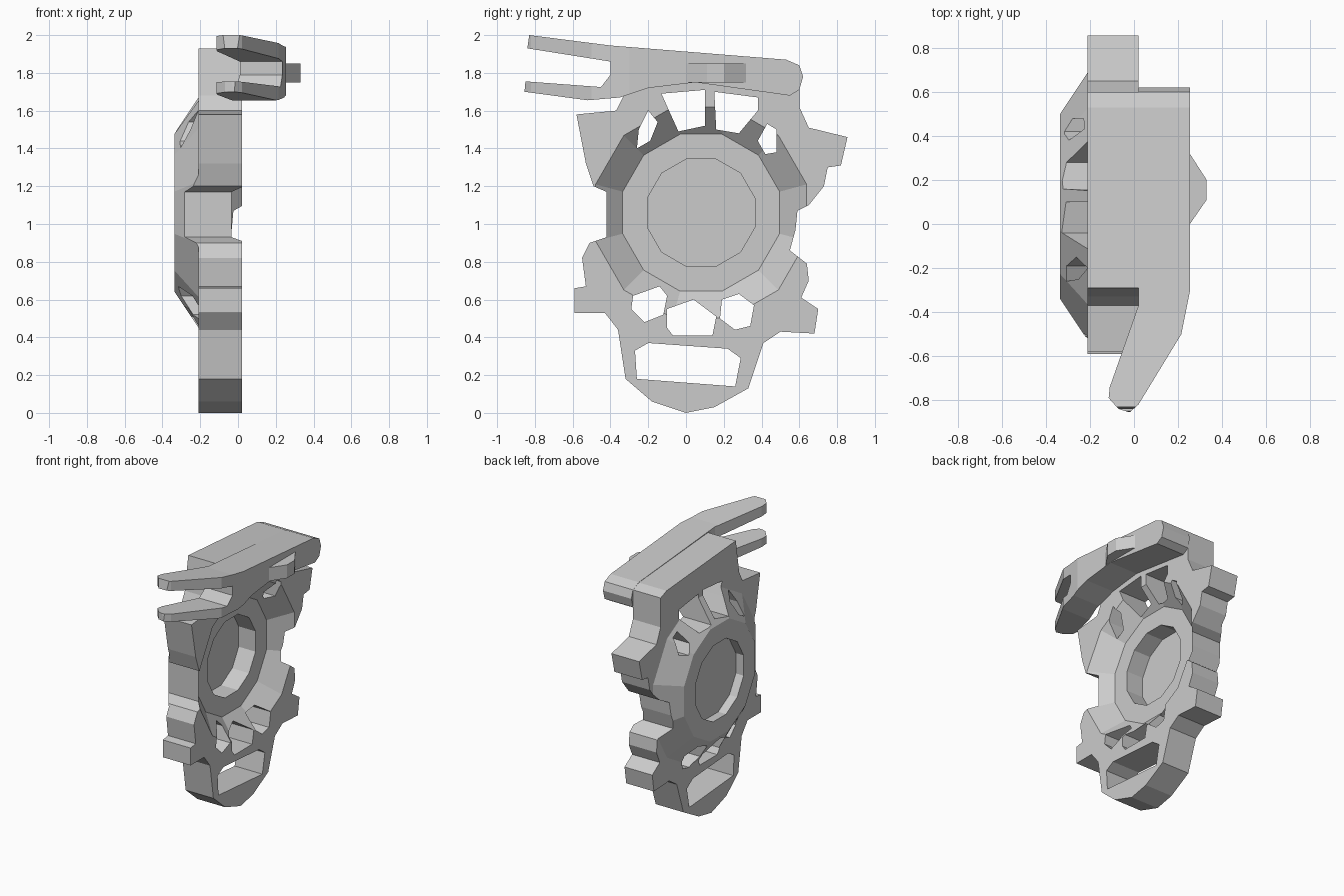
import bpy, bmesh, math

if "Cube" in bpy.data.objects:
    bpy.data.objects.remove(bpy.data.objects["Cube"])

CY, CZ = 0.08, 1.06          # hub axis, running along x


def finish(name, bm):
    bmesh.ops.recalc_face_normals(bm, faces=bm.faces[:])
    me = bpy.data.meshes.new(name)
    bm.to_mesh(me)
    bm.free()
    ob = bpy.data.objects.new(name, me)
    bpy.context.collection.objects.link(ob)
    return ob


def prism(name, pts, lo, hi, axis='x'):
    """Extrude a (y,z) outline along x, or an (x,y) outline along z."""
    bm = bmesh.new()
    put = (lambda p, t: (t, p[0], p[1])) if axis == 'x' else (lambda p, t: (p[0], p[1], t))
    a = [bm.verts.new(put(p, lo)) for p in pts]
    b = [bm.verts.new(put(p, hi)) for p in pts]
    bm.faces.new(a)
    bm.faces.new(b[::-1])
    for i in range(len(pts)):
        j = (i + 1) % len(pts)
        bm.faces.new((a[i], b[i], b[j], a[j]))
    return finish(name, bm)


def lathe(name, profile, n=12):
    """Closed solid from (radius, x) rings around the hub axis."""
    bm = bmesh.new()
    rings = []
    for r, x in profile:
        rings.append([bm.verts.new((x, CY + r * math.cos(2 * math.pi * (k + .5) / n),
                                    CZ + r * math.sin(2 * math.pi * (k + .5) / n))) for k in range(n)])
    for a, b in zip(rings, rings[1:]):
        for k in range(n):
            j = (k + 1) % n
            bm.faces.new((a[k], a[j], b[j], b[k]))
    bm.faces.new(rings[0])
    bm.faces.new(rings[-1])
    return finish(name, bm)


def combine(ob, other, op):
    m = ob.modifiers.new(op, 'BOOLEAN')
    m.operation, m.object, m.solver = op, other, 'EXACT'
    bpy.context.view_layer.objects.active = ob
    bpy.ops.object.modifier_apply(modifier=m.name)
    bpy.data.objects.remove(other)


# Plate silhouette seen from the right side
outline = [(-.29, 1.93), (.53, 1.868), (.6, 1.84), (.6, 1.62), (.65, 1.51), (.855, 1.46), (.82, 1.31),
           (.75, 1.3), (.73, 1.2), (.65, 1.1), (.59, 1.07), (.58, .97), (.55, .86),
           (.64, .79), (.65, .7), (.61, .61), (.7, .55), (.68, .42), (.5, .43), (.41, .37),
           (.33, .13), (.15, .03), (0, 0), (-.18, .06), (-.32, .18), (-.36, .44), (-.43, .53),
           (-.59, .53), (-.59, .66), (-.53, .67), (-.55, .82), (-.51, .9), (-.42, .93),
           (-.42, 1.17), (-.49, 1.2), (-.53, 1.32), (-.58, 1.58), (-.37, 1.6), (-.33, 1.68)]
plate = prism('housing_plate', outline, -.21, .02)

# Tapered dome on the back, trimmed to the silhouette
dome = lathe('dome', [(.435, -.335), (.63, -.21), (.63, -.15)])
combine(dome, prism('trim', outline, -.5, .2), 'INTERSECT')
combine(plate, dome, 'UNION')

# Conical dish in the front, then the hub bore from both sides of a thin disc
combine(plate, lathe('dish', [(.43, -.11), (.67, .1)]), 'DIFFERENCE')
combine(plate, lathe('bore_front', [(.295, -.25), (.295, .1)]), 'DIFFERENCE')
combine(plate, lathe('bore_back', [(.295, -.5), (.295, -.27)]), 'DIFFERENCE')

# Windows between the spokes and the slot at the bottom
windows = [
    [(-.13, 1.69), (.1, 1.71), (.1, 1.52), (-.04, 1.49), (-.09, 1.6)],
    [(.15, 1.7), (.38, 1.67), (.38, 1.6), (.28, 1.48), (.16, 1.5)],
    [(-.25, 1.5), (-.2, 1.6), (-.15, 1.54), (-.19, 1.44), (-.26, 1.4)],
    [(.38, 1.44), (.43, 1.53), (.48, 1.5), (.48, 1.38), (.42, 1.37)],
    [(-.28, .62), (-.14, .67), (-.1, .62), (-.12, .52), (-.22, .48), (-.29, .55)],
    [(.19, .6), (.28, .63), (.36, .57), (.34, .46), (.26, .44), (.18, .5)],
    [(-.1, .55), (.04, .6), (.16, .51), (.14, .41), (-.07, .41), (-.1, .45)],
    [(-.27, .33), (-.2, .37), (.22, .34), (.29, .29), (.26, .14), (-.26, .18)],
]
for w in windows:
    combine(plate, prism('window', w, -.6, .3), 'DIFFERENCE')

# Forked lever: side profile intersected with its bent plan
side = [(-.83, 2), (-.4, 1.945), (.53, 1.87), (.6, 1.84), (.62, 1.78), (.6, 1.71), (.55, 1.68),
        (.05, 1.75), (-.2, 1.72), (-.35, 1.67), (-.52, 1.655), (-.855, 1.7), (-.85, 1.755),
        (-.45, 1.725), (-.4, 1.79), (-.4, 1.86), (-.84, 1.93)]
plan = [(.02, .62), (.255, .625), (.255, -.3), (.215, -.5), (.02, -.82), (-.02, -.855),
        (-.07, -.84), (-.115, -.79), (-.11, -.74), (.02, -.37)]
lever = prism('fork_lever', side, -.3, .5)
combine(lever, prism('lever_plan', plan, 1.4, 2.2, 'z'), 'INTERSECT')

# Raised stop on the outer face of the lever
prism('lever_stop', [(.24, -.02), (.33, .11), (.33, .2), (.24, .34)], 1.75, 1.85, 'z')
